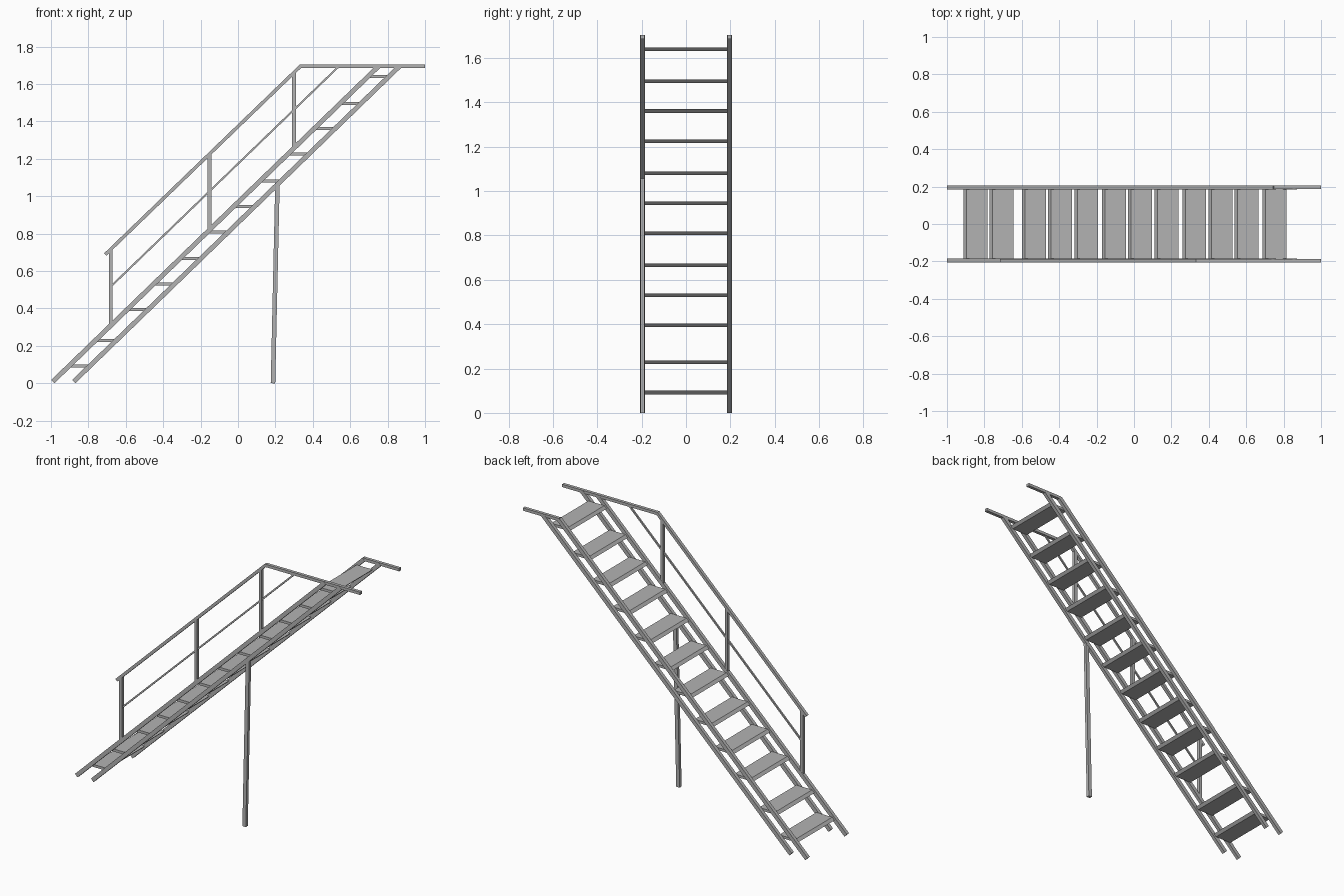
import bpy
from mathutils import Vector

if "Cube" in bpy.data.objects:
    bpy.data.objects.remove(bpy.data.objects["Cube"], do_unlink=True)

steel = bpy.data.materials.new("grey steel")
steel.use_nodes = True
GREY = (0.45, 0.45, 0.45, 1)
steel.diffuse_color = GREY
steel.node_tree.nodes["Principled BSDF"].inputs["Base Color"].default_value = GREY


def extrude(name, outline, y, depth):
    """Solid from an (x, z) outline, extruded evenly about y."""
    n = len(outline)
    verts = [(p[0], y + s * depth / 2, p[1]) for s in (-1, 1) for p in outline]
    faces = [list(range(n)), list(range(2 * n - 1, n - 1, -1))]
    faces += [(i, i + n, (i + 1) % n + n, (i + 1) % n) for i in range(n)]
    mesh = bpy.data.meshes.new(name)
    mesh.from_pydata(verts, [], faces)
    mesh.materials.append(steel)
    obj = bpy.data.objects.new(name, mesh)
    bpy.context.collection.objects.link(obj)
    return obj


def bar(name, points, y, width, depth):
    """Square bar following (x, z) points, with mitred bends."""
    pts = [Vector(p) for p in points]
    dirs = [(b - a).normalized() for a, b in zip(pts, pts[1:])]
    near, far = [], []
    for i, p in enumerate(pts):
        a, b = dirs[max(i - 1, 0)], dirs[min(i, len(dirs) - 1)]
        t = (a + b).normalized()
        offset = Vector((-t.y, t.x)) * (width / 2 / t.dot(a))
        near.append(p - offset)
        far.append(p + offset)
    return extrude(name, near + far[::-1], y, depth)


SIDE = 0.196       # centre of each side frame
SLOPE = 0.968      # rise over run
FOOT_X, FOOT_Z = -0.99, 0.009
TOP_Z = 1.695
GAP = 0.112        # distance in x between the paired stringers


def stringer_x(z):
    return FOOT_X + (z - FOOT_Z) / SLOPE


# Paired sloping stringers on both sides
for side, y in (("right", -SIDE), ("left", SIDE)):
    for level, dx in (("upper", 0), ("lower", GAP)):
        bar(f"{level}_stringer_{side}",
            [(FOOT_X + dx, FOOT_Z), (stringer_x(TOP_Z) + dx, TOP_Z)],
            y, 0.025, 0.022)

# Treads, spanning between the stringers
for i, z in enumerate((0.092, 0.228, 0.395, 0.53, 0.666, 0.81,
                       0.945, 1.081, 1.225, 1.361, 1.496, 1.64)):
    x, h = stringer_x(z), 0.008
    extrude(f"tread_{i + 1}",
            [(x - h, z - h), (x + GAP - h, z - h),
             (x + GAP + h, z + h), (x + h, z + h)], 0, 2 * SIDE - 0.02)

# Handrail with a level end, and the thin rail below it
bar("handrail", [(-0.71, 0.688), (0.334, TOP_Z), (1, TOP_Z)], -SIDE, 0.018, 0.02)
bar("middle_rail", [(-0.68, 0.517), (0.54, TOP_Z)], -SIDE, 0.01, 0.01)

# Handrail posts
for i, x in enumerate((-0.68, -0.152, 0.3)):
    foot = FOOT_Z + (x - FOOT_X) * SLOPE
    head = 0.688 + (x + 0.71) * (TOP_Z - 0.688) / 1.044
    bar(f"handrail_post_{i + 1}", [(x, foot), (x, head)], -SIDE, 0.02, 0.02)

# Short level rail on the open side
bar("short_rail", [(stringer_x(TOP_Z) - 0.004, TOP_Z), (1, TOP_Z)], SIDE, 0.018, 0.02)

# Slightly leaning support leg
bar("support_leg", [(0.187, 0), (0.211, 1.07)], -SIDE, 0.024, 0.02)
